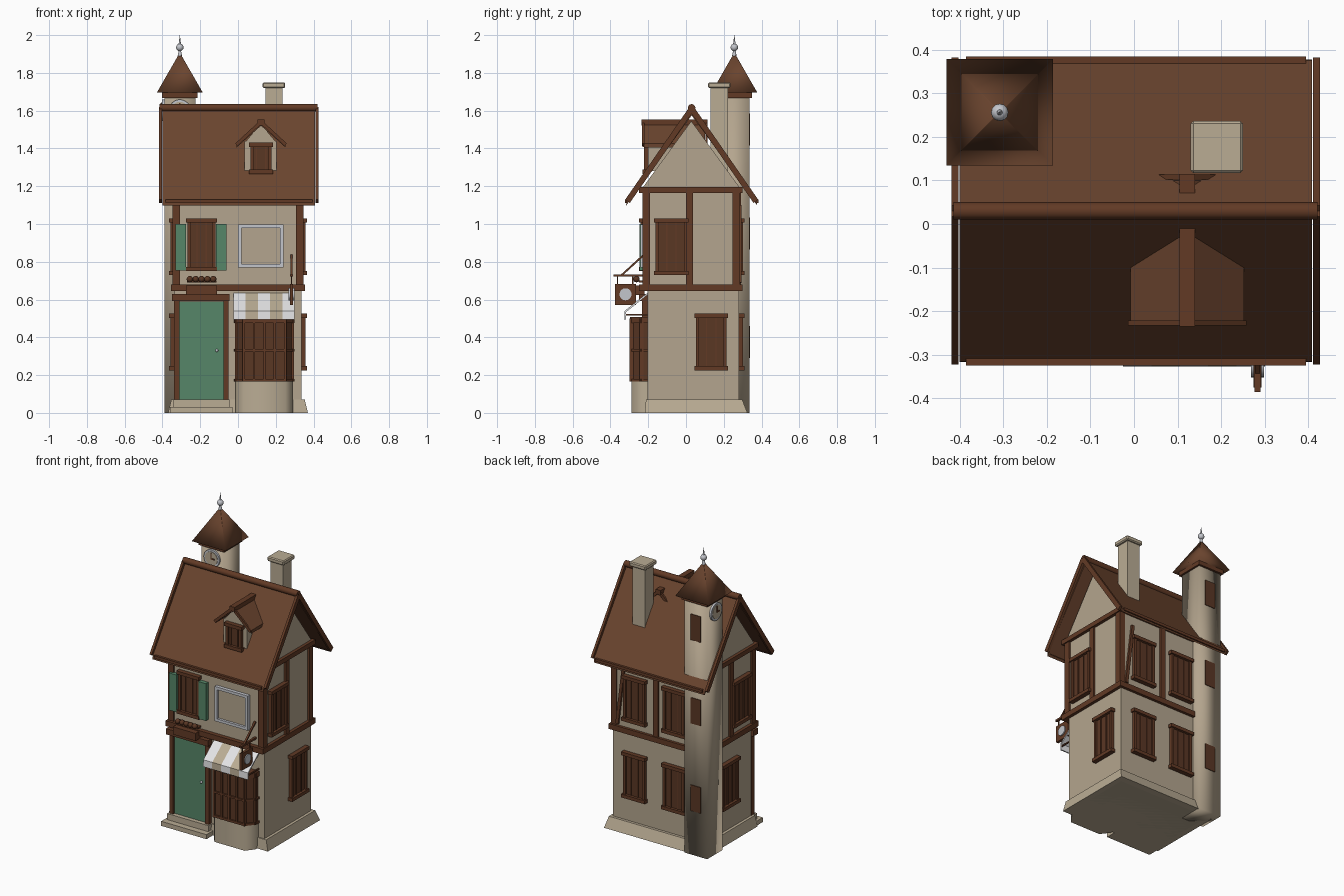
import bpy, bmesh, math
from mathutils import Matrix, Vector

if "Cube" in bpy.data.objects:
    bpy.data.objects.remove(bpy.data.objects["Cube"])


def material(name, r, g, b):
    m = bpy.data.materials.new(name)
    lin = [((c / 255 + 0.055) / 1.055) ** 2.4 for c in (r, g, b)]
    m.diffuse_color = (*lin, 1)
    m.use_nodes = True
    m.node_tree.nodes["Principled BSDF"].inputs["Base Color"].default_value = m.diffuse_color
    return m


PLASTER = material("plaster", 180, 165, 142)
STONE = material("stone", 186, 172, 148)
ROOF = material("roof_brown", 106, 68, 46)
TIMBER = material("timber_brown", 98, 58, 37)
WOOD = material("panel_brown", 90, 55, 36)
GREEN = material("green_paint", 86, 134, 104)
WHITE = material("white", 228, 228, 230)
SILVER = material("silver", 196, 198, 204)


def finish(name, mat, bm, M=None, smooth=None):
    bmesh.ops.recalc_face_normals(bm, faces=bm.faces)
    if M:
        bm.transform(M)
    me = bpy.data.meshes.new(name)
    bm.to_mesh(me)
    bm.free()
    me.materials.append(mat)
    ob = bpy.data.objects.new(name, me)
    bpy.context.collection.objects.link(ob)
    if smooth:
        bpy.ops.object.select_all(action='DESELECT')
        ob.select_set(True)
        bpy.context.view_layer.objects.active = ob
        if smooth >= 180:
            bpy.ops.object.shade_smooth()
        else:
            bpy.ops.object.shade_smooth_by_angle(angle=math.radians(smooth))
    return ob


def boxes(name, mat, items, M=None, smooth=None):
    bm = bmesh.new()
    for x0, x1, y0, y1, z0, z1 in items:
        T = Matrix.Translation(((x0 + x1) / 2, (y0 + y1) / 2, (z0 + z1) / 2))
        S = Matrix.Diagonal((x1 - x0, y1 - y0, z1 - z0, 1))
        bmesh.ops.create_cube(bm, size=1, matrix=T @ S)
    return finish(name, mat, bm, M, smooth)


def prism(name, mat, pts, axis, a, b, smooth=None):
    """Extrude a 2D outline along an axis from a to b."""
    place = {'x': lambda p, t: (t, *p), 'y': lambda p, t: (p[0], t, p[1]), 'z': lambda p, t: (*p, t)}[axis]
    bm = bmesh.new()
    lo = [bm.verts.new(place(p, a)) for p in pts]
    hi = [bm.verts.new(place(p, b)) for p in pts]
    bm.faces.new(lo)
    bm.faces.new(hi)
    for i in range(len(pts)):
        j = (i + 1) % len(pts)
        bm.faces.new((lo[i], lo[j], hi[j], hi[i]))
    return finish(name, mat, bm, None, smooth)


def beam(name, mat, p, q, w, h):
    p, q = Vector(p), Vector(q)
    M = Matrix.Translation((p + q) / 2) @ (q - p).to_track_quat('Z', 'Y').to_matrix().to_4x4()
    L = (q - p).length / 2
    return boxes(name, mat, [(-w / 2, w / 2, -h / 2, h / 2, -L, L)], M)


def cone(name, mat, loc, r1, r2, depth, n=24, rot=None, smooth=40):
    bm = bmesh.new()
    M = Matrix.Translation(loc) @ (rot or Matrix())
    bmesh.ops.create_cone(bm, cap_ends=True, segments=n, radius1=r1, radius2=r2, depth=depth)
    return finish(name, mat, bm, M, smooth)


def ball(name, mat, loc, r):
    bm = bmesh.new()
    bmesh.ops.create_uvsphere(bm, u_segments=12, v_segments=8, radius=r)
    return finish(name, mat, bm, Matrix.Translation(loc), 180)


def rz(deg):
    return Matrix.Rotation(math.radians(deg), 4, 'Z')


RX = Matrix.Rotation(math.radians(90), 4, 'X')
RY = Matrix.Rotation(math.radians(90), 4, 'Y')


def window(name, x, y, z, deg, w=0.165, h=0.30):
    """Boarded window facing -y locally, centred at its middle."""
    M = Matrix.Translation((x, y, z)) @ rz(deg)
    a, b = w / 2, h / 2
    boxes(name + "_panel", WOOD, [(-a + .01, a - .01, -.012, .01, -b, b)], M)
    bars = [(s * (a - .013) - .009, s * (a - .013) + .009, -.022, .01, -b, b) for s in (-1, 1)]
    bars += [(x0 - .003, x0 + .003, -.017, .01, -b, b) for x0 in (-.025, .025)]
    bars += [(-a - .004, a + .004, -.03, .01, s * (b - .011) - .011, s * (b - .011) + .011) for s in (-1, 1)]
    boxes(name + "_frame", TIMBER, bars, M)


# Masonry body and flared plinth
boxes("ground_floor", PLASTER, [(-.335, .335, -.205, .28, 0, .66)])
boxes("upper_floor", PLASTER, [(-.335, .335, -.22, .28, .65, 1.19)])
plinth = boxes("plinth", STONE, [(-.37, .37, -.218, .325, 0, .07)])
for v in plinth.data.vertices:
    if v.co.z > .05:
        v.co.x *= .955
        v.co.y = -.212 if v.co.y < 0 else .298
prism("gable_wall", PLASTER, [(-.235, 1.185), (.29, 1.185), (.028, 1.545)], 'x', -.335, .335)

# Timber framing
rails = []
for z0, z1 in ((.645, .68), (1.165, 1.195)):
    rails += [(-.35, .35, -.248, -.215, z0, z1), (-.35, .35, .275, .298, z0, z1)]
    rails += [(s * .343 - .012, s * .343 + .012, -.248, .298, z0, z1) for s in (-1, 1)]
boxes("frame_rails", TIMBER, rails)
posts = [(s * .328 - .02, s * .328 + .02, y, y + .04, .66, 1.18) for s in (-1, 1) for y in (-.23, .245)]
posts += [(s * .34 - .008, s * .34 + .008, .0, .038, .66, 1.18) for s in (-1, 1)]
posts += [(.0, .035, .27, .292, .66, 1.18)]
boxes("frame_posts", TIMBER, posts)
beam("back_brace", TIMBER, (.30, .283, .69), (.25, .283, 1.1), .02, .02)

# Main roof, verge boards, ridge and eaves beams
CY, TOP, EAVE = .03, 1.61, 1.12
for s, side in ((-1, "front"), (1, "back")):
    e = CY + s * .345
    prism(side + "_roof", ROOF, [(CY, TOP), (e, EAVE), (e + s * .002, EAVE - .022), (CY, TOP - .035)], 'x', -.40, .408)
    for x in (-.411, .419):
        beam(side + "_verge_board", TIMBER, (x, CY, TOP), (x, e - s * .005, EAVE), .016, .03)
    beam(side + "_eave_beam", TIMBER, (-.385, e, EAVE), (.395, e, EAVE), .018, .018)
cone("ridge_beam", TIMBER, (.003, CY, 1.615), .02, .02, .835, 12, RY)

# Chimney
boxes("chimney", STONE, [(.145, .235, .13, .222, 1.22, 1.73)])
cap = boxes("chimney_cap", STONE, [(.13, .25, .117, .236, 1.72, 1.75)])
bev = cap.modifiers.new("soft_edge", 'BEVEL')
bev.width = .006

# Dormer running through the roof
boxes("dormer_wall", PLASTER, [(.035, .205, -.2, .03, 1.28, 1.44)])
prism("dormer_gable", PLASTER, [(.035, 1.43), (.205, 1.43), (.12, 1.53)], 'y', -.2, .08)
for s in (-1, 1):
    x = .122 + s * .13
    prism("dormer_roof", ROOF, [(.122, 1.54), (x, 1.425), (x, 1.405), (.122, 1.52)], 'y', -.222, .1)
    for y in (-.227, .108):
        beam("dormer_rafter", TIMBER, (.122, y, 1.54), (x, y, 1.42), .012, .018)
beam("dormer_ridge", TIMBER, (.122, -.235, 1.537), (.122, .115, 1.537), .036, .03)
window("dormer_window", .122, -.2, 1.348, 0, .12, .165)

# Stair tower: smooth square shaft, pyramid cap and finial
TX, TY = -.308, .256
boxes("tower", PLASTER, [(TX - .082, TX + .082, TY - .08, TY + .08, 0, 1.69)], None, 180)
boxes("tower_cornice", TIMBER, [(TX - .094, TX + .094, TY - .094, TY + .094, 1.668, 1.7)])
cone("tower_roof", ROOF, (TX, TY, 1.80), .1725, .002, .21, 4, rz(45), 180)
cone("finial_stem", SILVER, (TX, TY, 1.905), .012, .006, .03, 10)
ball("finial_ball", SILVER, (TX, TY, 1.935), .02)
cone("finial_spike", SILVER, (TX, TY, 1.975), .007, .0005, .05, 10)
boxes("tower_windows", WOOD, [(TX - .036, TX + .036, TY + .07, TY + .084, z - .085, z + .085) for z in (.375, .95, 1.50)])
for deg, off in ((0, .08), (-90, .082)):
    M = Matrix.Translation((TX, TY, 1.602)) @ rz(deg) @ Matrix.Translation((0, -off, 0))
    cone("clock_rim", SILVER, (0, 0, 0), .057, .057, .024, 24, RX).data.transform(M)
    cone("clock_face", STONE, (0, -.009, 0), .045, .045, .012, 24, RX).data.transform(M)
    boxes("clock_hands", TIMBER, [(-.004, .004, -.019, -.014, -.004, .038), (-.004, .024, -.019, -.014, -.004, .004)], M)

# Boarded windows
window("front_window", -.193, -.22, .89, 0, .155, .28)
for s, side in ((1, "right"), (-1, "left")):
    window(side + "_upper_window", s * .335, -.077, .88, s * 90, .175)
    window(side + "_lower_window", s * .335, .133 if s > 0 else .04, .375, s * 90, .17)
for x in (.17, -.12):
    for z in (.88, .375):
        window("back_window", x, .28, z, 180)

# Green shutters, flower box and white picture window
boxes("shutters", GREEN, [(x, x + .055, -.246, -.215, .755, 1.0) for x in (-.33, -.117)])
boxes("flower_box", TIMBER, [(-.275, -.11, -.285, -.22, .625, .675)])
for i in range(5):
    ball("flower", WOOD, (-.255 + i * .031, -.262, .708), .017)
boxes("flower_rail", TIMBER, [(-.27, -.115, -.25, -.22, .69, .7)])
boxes("white_window_frame", SILVER, [(.0, .24, -.242, -.215, z, z + .018) for z in (.77, .98)]
      + [(x, x + .018, -.242, -.215, .77, .998) for x in (.0, .222)])
boxes("white_window_pane", PLASTER, [(.01, .23, -.226, -.215, .78, .99)])

# Door, frame and steps
boxes("door", GREEN, [(-.31, -.077, -.217, -.2, .07, .59)])
boxes("door_frame", TIMBER, [(-.338, -.31, -.232, -.2, .03, .60), (-.077, -.05, -.232, -.2, .03, .60),
                             (-.35, -.045, -.25, -.2, .592, .63)])
ball("door_knob", SILVER, (-.112, -.222, .33), .008)
boxes("door_steps", STONE, [(-.36, -.03, -.285, -.2, 0, .03), (-.345, -.045, -.245, -.2, .03, .07)])

# Shop bay: stone base, panelled glazing
def bay(g):
    return [(-.012 - g, -.19), (-.012 - g, -.235), (.03, -.288 - g), (.25, -.288 - g), (.292 + g, -.235), (.292 + g, -.19)]


prism("bay_base", STONE, bay(0), 'z', 0, .168, 60)
prism("bay_panel", WOOD, bay(-.002), 'z', .16, .5)
for z0, z1 in ((.165, .18), (.325, .337), (.475, .507)):
    prism("bay_rail", TIMBER, bay(.008), 'z', z0, z1)
boxes("bay_mullions", TIMBER, [(x - .006, x + .006, -.298, -.27, .165, .5) for x in (.03, .085, .14, .195, .25)]
      + [(x - .006, x + .006, -.245, -.225, .165, .5) for x in (-.01, .29)])

# Striped awning with its arms
for i in range(5):
    x = -.025 + i * .065
    prism("awning_stripe", STONE if i % 2 else WHITE,
          [(-.205, .635), (-.325, .54), (-.327, .495), (-.319, .495), (-.317, .534), (-.205, .624)], 'x', x, x + .065)
for x in (-.02, .295):
    beam("awning_arm", TIMBER, (x, -.2, .52), (x, -.318, .52), .008, .008)

# Hanging sign on a bracket
SX = .283
beam("sign_bracket", TIMBER, (SX, -.385, .727), (SX, -.21, .727), .014, .012)
beam("sign_strut", TIMBER, (SX, -.34, .73), (SX, -.225, .835), .012, .01)
boxes("sign_chains", TIMBER, [(SX - .003, SX + .003, y, y + .006, .67, .725) for y in (-.365, -.285)])
boxes("sign_board", TIMBER, [(SX - .009, SX + .009, -.375, -.265, .572, .682)])
cone("sign_disc", SILVER, (SX, -.32, .628), .032, .032, .03, 20, RY)
